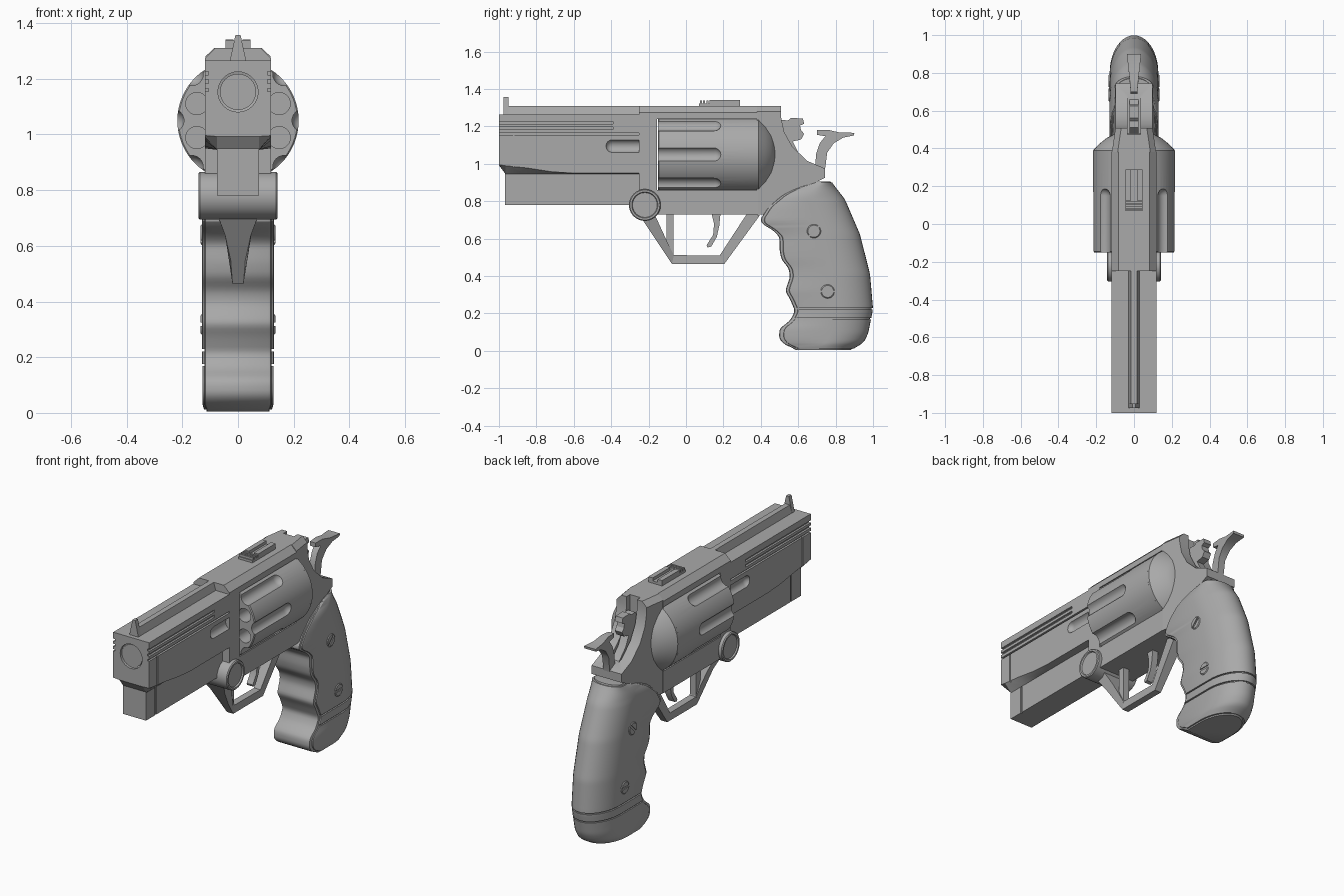
import bpy, bmesh, math
from math import sin, cos, pi

steel = bpy.data.materials.new("grey_steel")
steel.diffuse_color = (0.4, 0.4, 0.4, 1)


def loft(name, rings, bevel=0.0):
    """Skin equal-length rings of points and cap both ends; optionally chamfer long top edges."""
    bm = bmesh.new()
    vs = [[bm.verts.new(p) for p in r] for r in rings]
    n = len(rings[0])
    for a, b in zip(vs, vs[1:]):
        for i in range(n):
            j = (i + 1) % n
            bm.faces.new((a[i], a[j], b[j], b[i]))
    bm.faces.new(vs[0])
    bm.faces.new(vs[-1])
    bmesh.ops.recalc_face_normals(bm, faces=bm.faces)
    if bevel:
        top = max(v.co.z for v in bm.verts) - 0.005
        es = [e for e in bm.edges if all(v.co.z > top for v in e.verts)
              and abs(e.verts[0].co.x - e.verts[1].co.x) < 0.06]
        bmesh.ops.bevel(bm, geom=es, offset=bevel, segments=1, affect='EDGES')
    me = bpy.data.meshes.new(name)
    bm.to_mesh(me)
    bm.free()
    me.materials.append(steel)
    ob = bpy.data.objects.new(name, me)
    bpy.context.collection.objects.link(ob)
    return ob


def prism(name, pts, hw, bevel=0.0):
    """Side outline (y, z) extruded to half width hw, a number or a function of y, z."""
    f = hw if callable(hw) else (lambda y, z: hw)
    return loft(name, [[(s * f(y, z), y, z) for y, z in pts] for s in (-1, 1)], bevel)


def box(name, x0, x1, y0, y1, z0, z1):
    return loft(name, [[(x0, y, z0), (x1, y, z0), (x1, y, z1), (x0, y, z1)] for y in (y0, y1)])


def lathe(name, prof, a, z, axis='y', n=32):
    """Revolve (radius, position) about a line along y (a = x) or along x (a = y)."""
    rings = []
    for r, t in prof:
        ring = [(a + r * cos(2 * pi * i / n), z + r * sin(2 * pi * i / n)) for i in range(n)]
        rings.append([(p, t, q) if axis == 'y' else (t, p, q) for p, q in ring])
    return loft(name, rings)


def cut(ob, *cutters):
    for c in cutters:
        m = ob.modifiers.new("cut", 'BOOLEAN')
        m.operation, m.solver, m.object = 'DIFFERENCE', 'EXACT', c
        bpy.context.view_layer.objects.active = ob
        bpy.ops.object.modifier_apply(modifier=m.name)
        bpy.data.objects.remove(c)


def capsule(x, z, r, y0, y1):
    """Round-ended cutter along y; the round end is at y0."""
    s = 1 if y1 > y0 else -1
    arc = [(r * sin(t * pi / 12 + 0.02), y0 + s * r * (1 - cos(t * pi / 12 + 0.02))) for t in range(6)]
    return lathe("cutter", arc + [(r, y0 + s * r), (r, y1)], x, z, n=24)


# --- barrel block with flared underside
rings = []
for y, zs, zb in ((-1, 0.996, 0.993), (-0.965, 0.99, 0.945), (-0.85, 0.978, 0.945),
                  (-0.72, 0.958, 0.945), (-0.6, 0.95, 0.945), (-0.24, 0.95, 0.945)):
    rings.append([(-0.118, y, 1.265), (0.118, y, 1.265), (0.118, y, zs),
                  (0.075, y, zb), (-0.075, y, zb), (-0.118, y, zs)])
barrel = loft("barrel_block", rings)
cut(barrel, lathe("cutter", [(0.072, -1.1), (0.072, -0.985), (0.053, -0.98), (0.05, -0.6)], 0, 1.153))
for s in (-1, 1):
    def side(y0, y1, z0, z1, d=0.106):
        return box("cutter", *sorted((s * d, s * 0.2)), y0, y1, z0, z1)
    cut(barrel, side(-1.1, -0.39, 1.213, 1.227), side(-1.1, -0.39, 1.183, 1.197),
        side(-1.1, -0.2, 1.155, 1.165), side(-0.925, -0.917, 0.9, 1.16, 0.112),
        capsule(s * 0.13, 1.095, 0.036, -0.43, -0.2))
lathe("muzzle_ring", [(0.065, -0.99), (0.065, -0.97), (0.05, -0.97), (0.05, -0.99), (0.065, -0.99)], 0, 1.153)

# --- underlug, sight rib and front sight
lug = box("underlug", -0.075, 0.075, -0.968, -0.2, 0.78, 0.97)
for x in (-0.17, 0.07):
    cut(lug, box("cutter", x, x + 0.1, -0.882, -0.872, 0.7, 0.945))
loft("sight_rib", [[(-0.03, y, 1.26), (0.03, y, 1.26), (0.016, y, 1.31), (-0.016, y, 1.31)]
                   for y in (-0.975, -0.24)])
loft("front_sight", [[(-0.03, y, 1.262), (0.03, y, 1.262), (0.009, y, 1.358), (-0.009, y, 1.358)]
                     for y in (-0.975, -0.95)])

# --- frame with cylinder window
frame = prism("frame", [(-0.25, 0.73), (0.385, 0.73), (0.385, 1.31), (-0.25, 1.31)], 0.118, 0.036)
cut(frame, box("cutter", -1, 1, -0.155, 0.38, 0.86, 1.24))

# --- rear frame with hammer slot and tang
rear = prism("rear_frame", [(0.38, 0.73), (0.42, 0.73), (0.55, 0.82), (0.65, 0.88), (0.743, 0.925),
                            (0.743, 0.975), (0.65, 1.015), (0.57, 1.09), (0.525, 1.17),
                            (0.508, 1.25), (0.508, 1.31), (0.38, 1.31)],
             lambda y, z: 0.117 - 0.019 * min(1, max(0, (y - 0.38) / 0.13)), 0.03)
cut(rear, box("cutter", -0.034, 0.034, 0.475, 0.7, 1.0, 1.4))
lathe("recoil_shield", [(0.218, 0.375), (0.218, 0.388), (0.185, 0.423), (0.145, 0.455), (0.1, 0.478)],
      0, 1.05, n=48)

# --- cylinder: eight flutes and eight chambers
drum = lathe("cylinder", [(0.213, -0.15), (0.218, -0.145), (0.218, 0.376)], 0, 1.05, n=64)
for k in range(8):
    a, b = k * pi / 4, (k + 0.5) * pi / 4
    cut(drum, capsule(0.235 * cos(a), 1.05 + 0.235 * sin(a), 0.041, 0.19, -0.25),
        lathe("cutter", [(0.04, -0.3), (0.04, 0.2)], 0.16 * cos(b), 1.05 + 0.16 * sin(b), n=24))

# --- crane pivot with recessed ends
lathe("crane_pivot", [(0.066, -0.134), (0.07, -0.142), (0.08, -0.142), (0.085, -0.137), (0.085, 0.137),
                      (0.08, 0.142), (0.07, 0.142), (0.066, 0.134)], -0.22, 0.78, 'x', 40)

# --- rear sight
box("rear_sight_base", -0.045, 0.045, 0.07, 0.288, 1.3, 1.324)
for s in (-1, 1):
    box("rear_sight_rail", *sorted((s * 0.016, s * 0.045)), 0.125, 0.288, 1.31, 1.342)
for y in (0.075, 0.092, 0.109):
    box("rear_sight_ridge", -0.045, 0.045, y, y + 0.01, 1.31, 1.338)

# --- trigger guard and trigger
prism("guard_front", [(-0.245, 0.72), (-0.19, 0.637), (-0.13, 0.548), (-0.075, 0.465), (-0.065, 0.512),
                      (-0.095, 0.572), (-0.13, 0.648), (-0.17, 0.735)],
      lambda y, z: 0.02 + 0.055 * ((z - 0.465) / 0.25) ** 2)
prism("guard_bottom", [(-0.075, 0.465), (0.205, 0.465), (0.18, 0.51), (-0.065, 0.512)], 0.021)
prism("guard_rear", [(0.205, 0.465), (0.395, 0.725), (0.33, 0.74), (0.18, 0.51)],
      lambda y, z: 0.021 + 0.06 * max(0, z - 0.5))
prism("guard_strut", [(-0.105, 0.54), (-0.067, 0.5), (-0.067, 0.74), (-0.105, 0.74)], 0.02)
prism("trigger", [(0.135, 0.74), (0.15, 0.68), (0.145, 0.62), (0.11, 0.565), (0.115, 0.553), (0.135, 0.558),
                  (0.165, 0.61), (0.178, 0.67), (0.185, 0.74)], 0.02)

# --- hammer body and spur
prism("hammer_body", [(0.48, 0.98), (0.48, 1.2), (0.51, 1.235), (0.545, 1.232), (0.56, 1.245), (0.625, 1.243),
                      (0.632, 1.215), (0.61, 1.205), (0.615, 1.18), (0.632, 1.16), (0.615, 1.13),
                      (0.57, 1.12), (0.6, 1.06), (0.68, 0.98)], 0.024)
prism("hammer_spur", [(0.69, 0.96), (0.695, 1.05), (0.715, 1.11), (0.745, 1.148), (0.7, 1.155), (0.7, 1.18),
                      (0.76, 1.182), (0.82, 1.168), (0.9, 1.166), (0.898, 1.152), (0.84, 1.14),
                      (0.79, 1.11), (0.755, 1.06), (0.742, 0.96)],
      lambda y, z: 0.018 + 0.02 * max(0, (y - 0.72) / 0.18))

# --- grip: front and back edges as (z, y), skinned row by row
FRONT = [(0.005, 0.60), (0.03, 0.53), (0.065, 0.497), (0.12, 0.5), (0.16, 0.555), (0.213, 0.583),
         (0.277, 0.556), (0.32, 0.53), (0.395, 0.556), (0.44, 0.55), (0.49, 0.51), (0.54, 0.5), (0.61, 0.5),
         (0.65, 0.46), (0.675, 0.41), (0.70, 0.395), (0.77, 0.44), (0.837, 0.52), (0.88, 0.61), (0.907, 0.7)]
BACK = [(0.005, 0.88), (0.04, 0.947), (0.09, 0.973), (0.224, 1.0), (0.41, 0.984), (0.624, 0.93),
        (0.81, 0.85), (0.907, 0.775)]


def edge(tab, z):
    def lin(q):
        q = min(max(q, tab[0][0]), tab[-1][0])
        for (a, u), (b, v) in zip(tab, tab[1:]):
            if q <= b:
                return u + (v - u) * (q - a) / (b - a)
        return tab[-1][1]
    return sum(lin(z + d) for d in (-0.014, -0.007, 0, 0.007, 0.014)) / 5


def grip(name, z0, z1, w, front_in, back_in, rows):
    rings = []
    for k in range(rows + 1):
        z = z0 + (z1 - z0) * k / rows
        yf, yb = edge(FRONT, z) + front_in, edge(BACK, z) - back_in
        yb = max(yb, yf + 0.05)
        d = min(0.2, 0.6 * (yb - yf))
        hw = w * (1 - 0.25 * max(0, (z - 0.8) / 0.107) ** 2 - 0.08 * max(0, 1 - z / 0.03))
        half = [(hw - 0.012, yf), (hw - 0.003, yf + 0.004), (hw, yf + 0.014)]
        half += [(hw * cos(t * pi / 20), yb - d + d * sin(t * pi / 20)) for t in range(10)]
        rings.append([(x, y, z) for x, y in half] + [(0, yb, z)] + [(-x, y, z) for x, y in reversed(half)])
    loft(name, rings)


grip("grip_core", 0.005, 0.907, 0.12, 0, 0.007, 70)
grip("grip_base", 0.012, 0.168, 0.128, 0.022, 0, 14)
grip("grip_band", 0.176, 0.221, 0.129, 0.016, 0, 5)
grip("grip_panel", 0.229, 0.9, 0.129, 0.016, 0, 54)

# --- slotted grip screws, one pin through both sides
for y, z, a in ((0.684, 0.64, pi / 4), (0.757, 0.318, 0)):
    screw = lathe("grip_screw", [(0.032, -0.134), (0.037, -0.13), (0.037, 0.13), (0.032, 0.134)], y, z, 'x')
    slot = [(y + u * cos(a) - v * sin(a), z + u * sin(a) + v * cos(a))
            for u, v in ((-0.05, -0.006), (0.05, -0.006), (0.05, 0.006), (-0.05, 0.006))]
    for s in (-1, 1):
        cut(screw, loft("cutter", [[(s * x, p, q) for p, q in slot] for x in (0.122, 0.2)]))

# --- smooth round parts, keep edges sharp
bpy.ops.object.select_all(action='SELECT')
bpy.context.view_layer.objects.active = barrel
bpy.ops.object.shade_smooth_by_angle(angle=math.radians(28))
